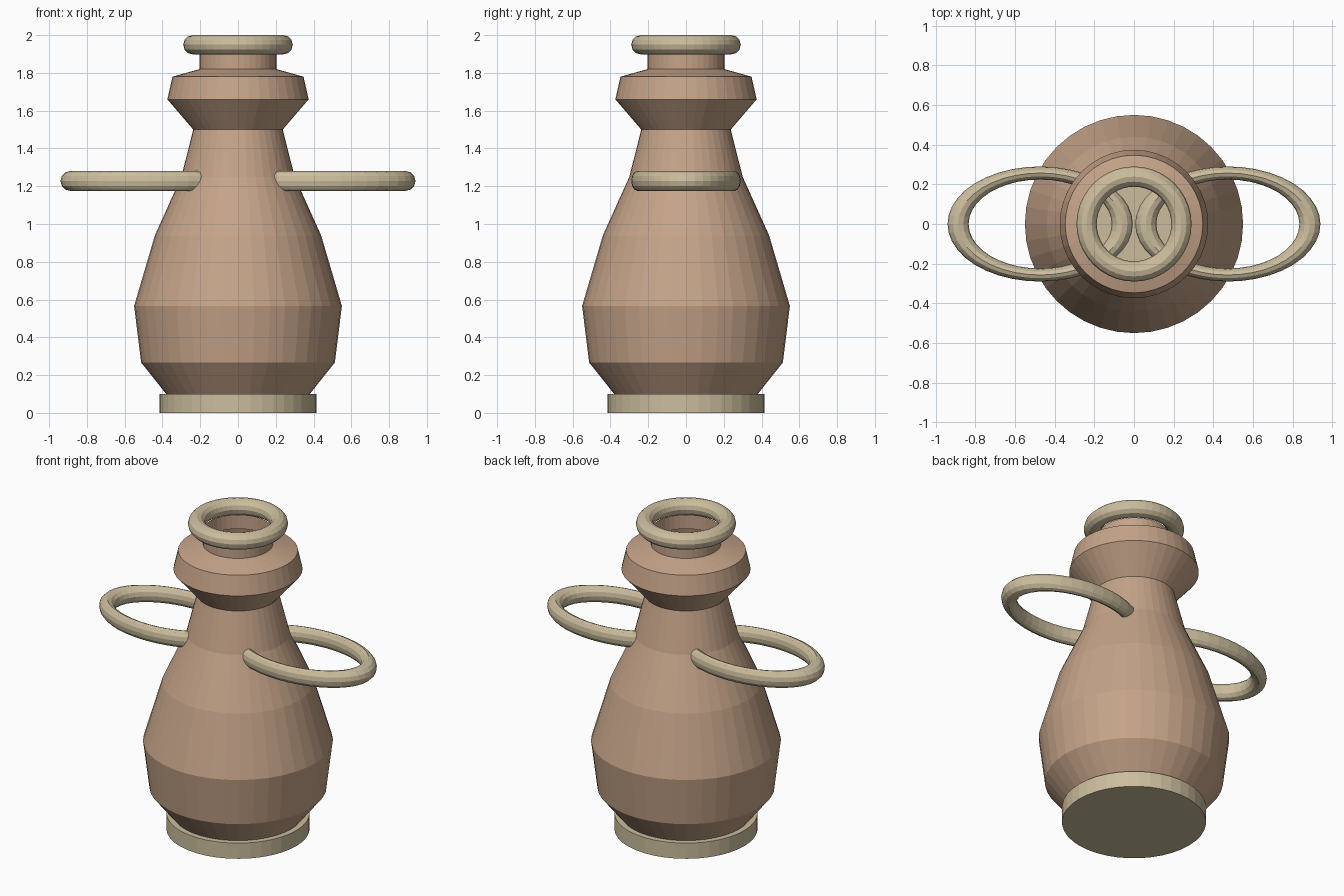
import bpy
import bmesh
from math import cos, sin, tau

if "Cube" in bpy.data.objects:
    bpy.data.objects.remove(bpy.data.objects["Cube"])


def material(name, color):
    m = bpy.data.materials.new(name)
    m.diffuse_color = color
    m.use_nodes = True
    m.node_tree.nodes["Principled BSDF"].inputs["Base Color"].default_value = m.diffuse_color
    return m


clay = material("clay", (0.56, 0.37, 0.25, 1))
sand = material("sand", (0.60, 0.51, 0.34, 1))


def lathe(name, profile, mat, segments=40):
    """Open shell of revolution about z."""
    bm = bmesh.new()
    rings = [[bm.verts.new((r * cos(tau * i / segments), r * sin(tau * i / segments), z))
              for i in range(segments)] for r, z in profile]
    for low, high in zip(rings, rings[1:]):
        for i in range(segments):
            j = (i + 1) % segments
            bm.faces.new((low[i], low[j], high[j], high[i]))
    mesh = bpy.data.meshes.new(name)
    bm.to_mesh(mesh)
    bm.free()
    obj = bpy.data.objects.new(name, mesh)
    bpy.context.collection.objects.link(obj)
    mesh.materials.append(mat)
    return obj


def ring(name, location, major, minor, scale=(1, 1, 1)):
    bpy.ops.mesh.primitive_torus_add(location=location, major_radius=major, minor_radius=minor,
                                     major_segments=40, minor_segments=12)
    obj = bpy.context.object
    obj.name = name
    obj.scale = scale
    obj.data.materials.append(sand)
    return obj


# Hollow body, shoulder and neck
lathe("vase_body", [(0.38, 0.10), (0.513, 0.267), (0.55, 0.566), (0.44, 0.94), (0.30, 1.25),
                    (0.237, 1.50), (0.374, 1.66), (0.347, 1.78), (0.203, 1.82), (0.203, 1.91)], clay)

# Foot disc
bpy.ops.mesh.primitive_cylinder_add(vertices=40, radius=0.415, depth=0.10, location=(0, 0, 0.05))
foot = bpy.context.object
foot.name = "foot"
foot.data.materials.append(sand)

# Rolled lip
ring("lip", (0, 0, 1.949), 0.239, 0.051)

# Oval handles, passing through the wall
for side, label in ((-1, "left"), (1, "right")):
    ring(f"{label}_handle", (side * 0.473, 0, 1.228), 0.257, 0.033, (1.61, 1, 1.6))
